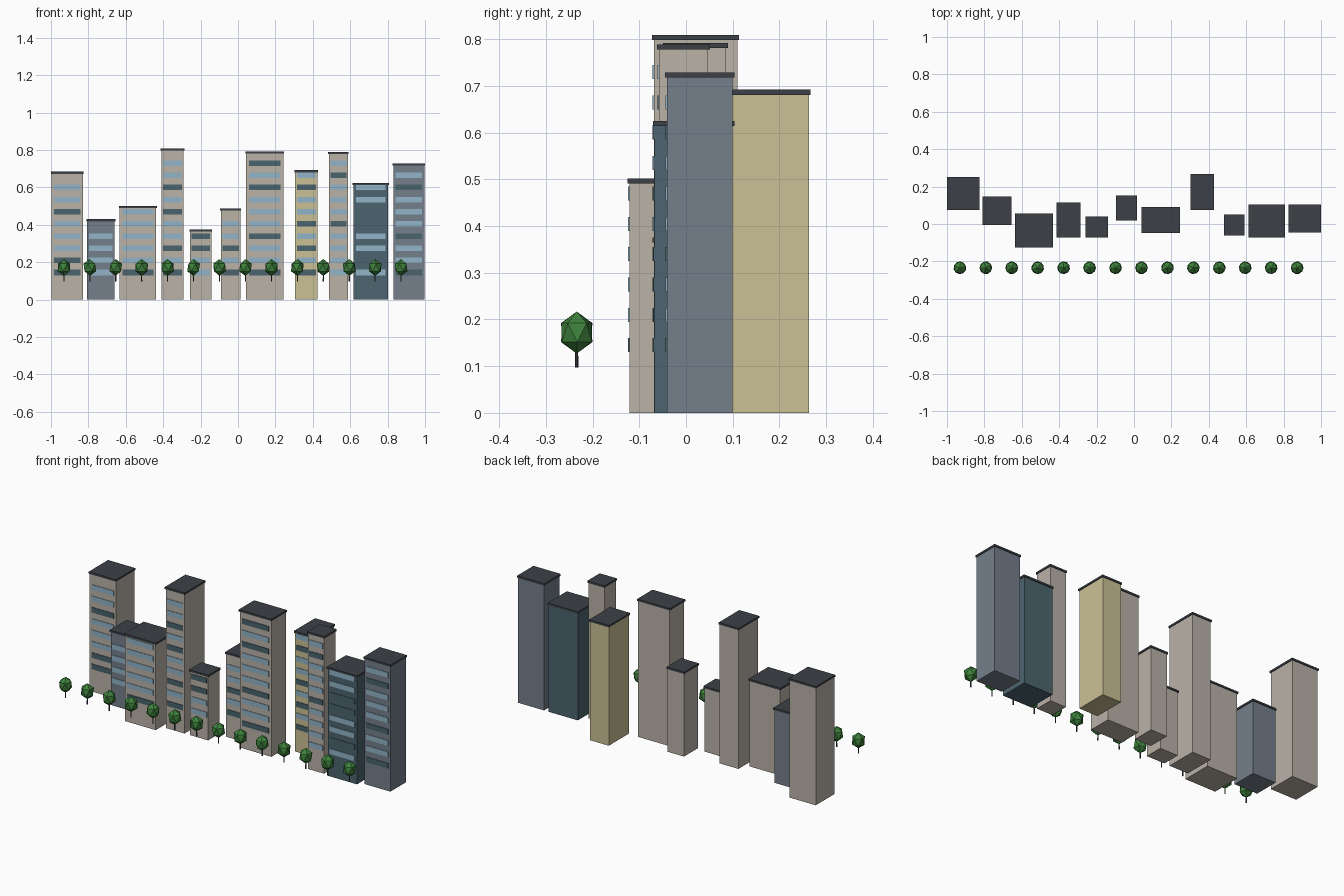
import bpy
import bmesh
import math
import random
from mathutils import Matrix, Vector

random.seed(4)
if "Cube" in bpy.data.objects:
    bpy.data.objects.remove(bpy.data.objects["Cube"], do_unlink=True)


def material(name, *rgb):
    """Flat material from 0-255 display values."""
    lin = [((c / 255 + 0.055) / 1.055) ** 2.4 for c in rgb] + [1.0]
    mat = bpy.data.materials.new(name)
    mat.use_nodes = True
    mat.diffuse_color = lin
    bsdf = mat.node_tree.nodes["Principled BSDF"]
    bsdf.inputs["Base Color"].default_value = lin
    bsdf.inputs["Roughness"].default_value = 0.9
    return mat


BEIGE = material("beige_wall", 186, 178, 167)
SLATE = material("slate_wall", 117, 127, 139)
TEAL = material("teal_wall", 77, 101, 112)
SAND = material("sand_wall", 203, 193, 150)
ROOF = material("dark_roof", 60, 64, 70)
LIT = material("light_glass", 146, 180, 200)
DIM = material("dark_glass", 74, 99, 110)
LEAF = material("leaf_green", 62, 130, 60)


def add_box(bm, x0, x1, y0, y1, z0, z1, index=0):
    size = Vector((x1 - x0, y1 - y0, z1 - z0))
    mid = Vector((x0 + x1, y0 + y1, z0 + z1)) / 2
    made = bmesh.ops.create_cube(bm, size=1, matrix=Matrix.Translation(mid) @ Matrix.Diagonal(size).to_4x4())
    for face in {f for v in made["verts"] for f in v.link_faces}:
        face.material_index = index


def finish(bm, name, *mats):
    mesh = bpy.data.meshes.new(name)
    bm.to_mesh(mesh)
    bm.free()
    for mat in mats:
        mesh.materials.append(mat)
    obj = bpy.data.objects.new(name, mesh)
    bpy.context.collection.objects.link(obj)
    return obj


OVERHANG = 0.004
ROOF_THICK = 0.011
FLOOR = 0.065      # spacing of window rows
FIRST_ROW = 0.145
ROW_HALF = 0.015


def tower(number, wall, x0, x1, y0, y1, top, rows):
    """Roof outline and height; rows lists window bands upward, L light or D dark."""
    # roof slab
    bm = bmesh.new()
    add_box(bm, x0, x1, y0, y1, top - ROOF_THICK, top)
    finish(bm, f"tower_{number}_roof", ROOF)
    # wall block
    x0, x1, y0, y1 = x0 + OVERHANG, x1 - OVERHANG, y0 + OVERHANG, y1 - OVERHANG
    bm = bmesh.new()
    add_box(bm, x0, x1, y0, y1, 0, top - ROOF_THICK)
    finish(bm, f"tower_{number}_walls", wall)
    # window bands on the front
    bm = bmesh.new()
    inset = (x1 - x0) * 0.075
    for i, kind in enumerate(rows):
        z = FIRST_ROW + i * FLOOR
        add_box(bm, x0 + inset, x1 - inset, y0 - 0.003, y0 + 0.003,
                z - ROW_HALF, z + ROW_HALF, "LD".index(kind))
    finish(bm, f"tower_{number}_windows", LIT, DIM)


TOWERS = [
    (BEIGE, -1.0, -0.826, 0.074, 0.25, 0.684, "DDLLLDLL"),
    (SLATE, -0.811, -0.656, -0.005, 0.146, 0.43, "LLLL"),
    (BEIGE, -0.637, -0.434, -0.125, 0.055, 0.502, "DLLLLL"),
    (BEIGE, -0.414, -0.287, -0.073, 0.114, 0.809, "DLDLLDLDLL"),
    (BEIGE, -0.26, -0.138, -0.072, 0.04, 0.376, "LLDD"),
    (BEIGE, -0.095, 0.017, 0.019, 0.152, 0.487, "DLDLL"),
    (BEIGE, 0.039, 0.247, -0.049, 0.09, 0.792, "DLLDLLLDLD"),
    (SAND, 0.302, 0.429, 0.076, 0.267, 0.692, "DLDLDLLDL"),
    (BEIGE, 0.482, 0.591, -0.062, 0.051, 0.789, "LLLLDLLLDL"),
    (TEAL, 0.613, 0.806, -0.071, 0.104, 0.625, "LDLLDDLL"),
    (SLATE, 0.827, 1.0, -0.045, 0.104, 0.729, "DLLDLLLDL"),
]
for n, spec in enumerate(TOWERS, 1):
    tower(n, *spec)

# row of street trees
TREE_Y = -0.234
for n in range(14):
    place = Matrix.Translation((-0.931 + n * 0.1387, TREE_Y, 0))
    spin = Matrix.Rotation(random.uniform(0, math.tau), 4, "Z")
    bm = bmesh.new()
    bmesh.ops.create_icosphere(
        bm, subdivisions=1, radius=1,
        matrix=place @ Matrix.Translation((0, 0, 0.172)) @ spin @ Matrix.Diagonal((0.038, 0.038, 0.045, 1)))
    finish(bm, f"tree_{n + 1}_crown", LEAF)
    bm = bmesh.new()
    bmesh.ops.create_cone(
        bm, cap_ends=True, segments=6, radius1=0.0035, radius2=0.003, depth=0.05,
        matrix=place @ Matrix.Translation((0, 0, 0.122)))
    finish(bm, f"tree_{n + 1}_trunk", ROOF)
